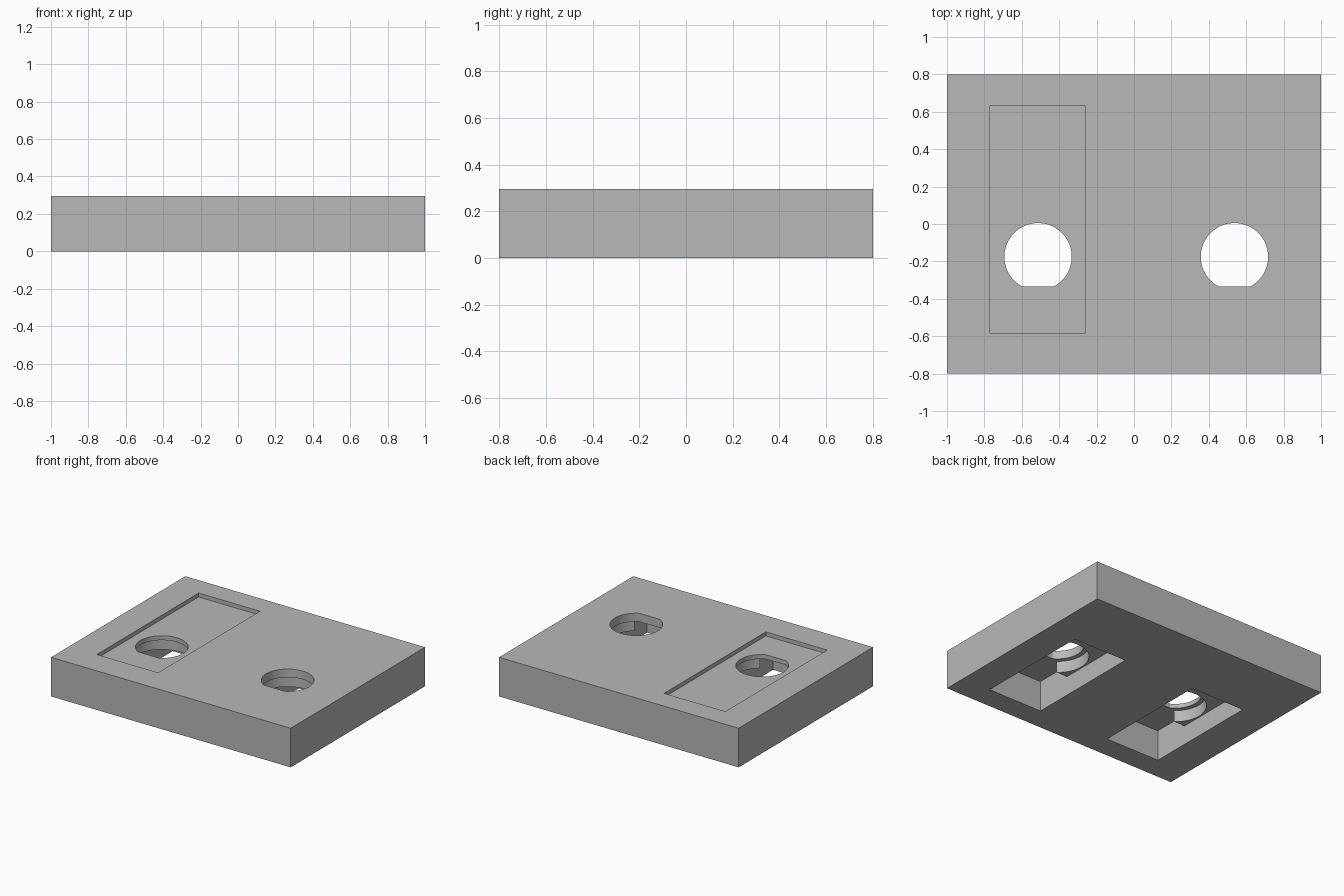
import bpy, bmesh, math

if "Cube" in bpy.data.objects:
    bpy.data.objects.remove(bpy.data.objects["Cube"], do_unlink=True)

HEIGHT = 0.295
LEDGE = 0.232      # underside of the thin top web
FLOOR = 0.145      # floor of the underside pockets
BELOW, ABOVE = -0.1, 0.5
HOLE_Y = -0.175
FLAT_Y = -0.333

grey = bpy.data.materials.new("plain_grey")
grey.use_nodes = True
grey.diffuse_color = (0.48, 0.48, 0.48, 1)
grey.node_tree.nodes["Principled BSDF"].inputs["Base Color"].default_value = (0.48, 0.48, 0.48, 1)


def prism(name, outline, z0, z1):
    """Extrude a closed outline between two heights."""
    bm = bmesh.new()
    face = bm.faces.new([bm.verts.new((x, y, z0)) for x, y in outline])
    top = bmesh.ops.extrude_face_region(bm, geom=[face])["geom"]
    for v in top:
        if isinstance(v, bmesh.types.BMVert):
            v.co.z = z1
    bmesh.ops.recalc_face_normals(bm, faces=bm.faces)
    mesh = bpy.data.meshes.new(name)
    bm.to_mesh(mesh)
    bm.free()
    mesh.materials.append(grey)
    obj = bpy.data.objects.new(name, mesh)
    bpy.context.collection.objects.link(obj)
    return obj


def rectangle(x0, x1, y0, y1):
    return [(x0, y0), (x1, y0), (x1, y1), (x0, y1)]


def circle(x, y, r, start=0.0, sweep=math.tau, n=64):
    count = n if sweep == math.tau else n + 1
    return [(x + r * math.cos(start + sweep * i / n),
             y + r * math.sin(start + sweep * i / n)) for i in range(count)]


def keyed_circle(x, y, r, flat):
    """Circle cut off by a straight edge at the front."""
    a = math.asin((flat - y) / r)
    return circle(x, y, r, a, math.pi - 2 * a)


# Main plate
plate = prism("mounting_plate", rectangle(-1, 1, -0.8, 0.8), 0, HEIGHT)

# Shallow recess on top
cutters = [prism("top_recess", rectangle(-0.77, -0.258, -0.583, 0.63), HEIGHT - 0.03, ABOVE)]

# Two stepped sockets with keyed holes
for side, x in (("right", -0.513), ("left", 0.537)):
    x0, x1 = x - 0.226, x + 0.226
    y0, y1 = HOLE_Y - 0.452, HOLE_Y + 0.452
    cutters += [
        prism(side + "_pocket", rectangle(x0, x1, y0, y1), BELOW, FLOOR),
        prism(side + "_slot", rectangle(x0, x1, y0, -0.343), BELOW, LEDGE),
        prism(side + "_counterbore", circle(x, HOLE_Y, 0.215), BELOW, LEDGE),
        prism(side + "_keyed_hole", keyed_circle(x, HOLE_Y, 0.18, FLAT_Y), BELOW, ABOVE),
    ]

for cutter in cutters:
    cutter.hide_render = True
    mod = plate.modifiers.new(cutter.name, "BOOLEAN")
    mod.operation = "DIFFERENCE"
    mod.solver = "EXACT"
    mod.object = cutter

# Bake the cuts and discard the cutters
bpy.context.view_layer.update()
graph = bpy.context.evaluated_depsgraph_get()
cut_mesh = bpy.data.meshes.new_from_object(plate.evaluated_get(graph))
plate.modifiers.clear()
plate.data = cut_mesh
for cutter in cutters:
    bpy.data.objects.remove(cutter, do_unlink=True)

# Smooth bores with sharp edges
bpy.ops.object.select_all(action="DESELECT")
plate.select_set(True)
bpy.context.view_layer.objects.active = plate
bpy.ops.object.shade_smooth_by_angle(angle=math.radians(30))
